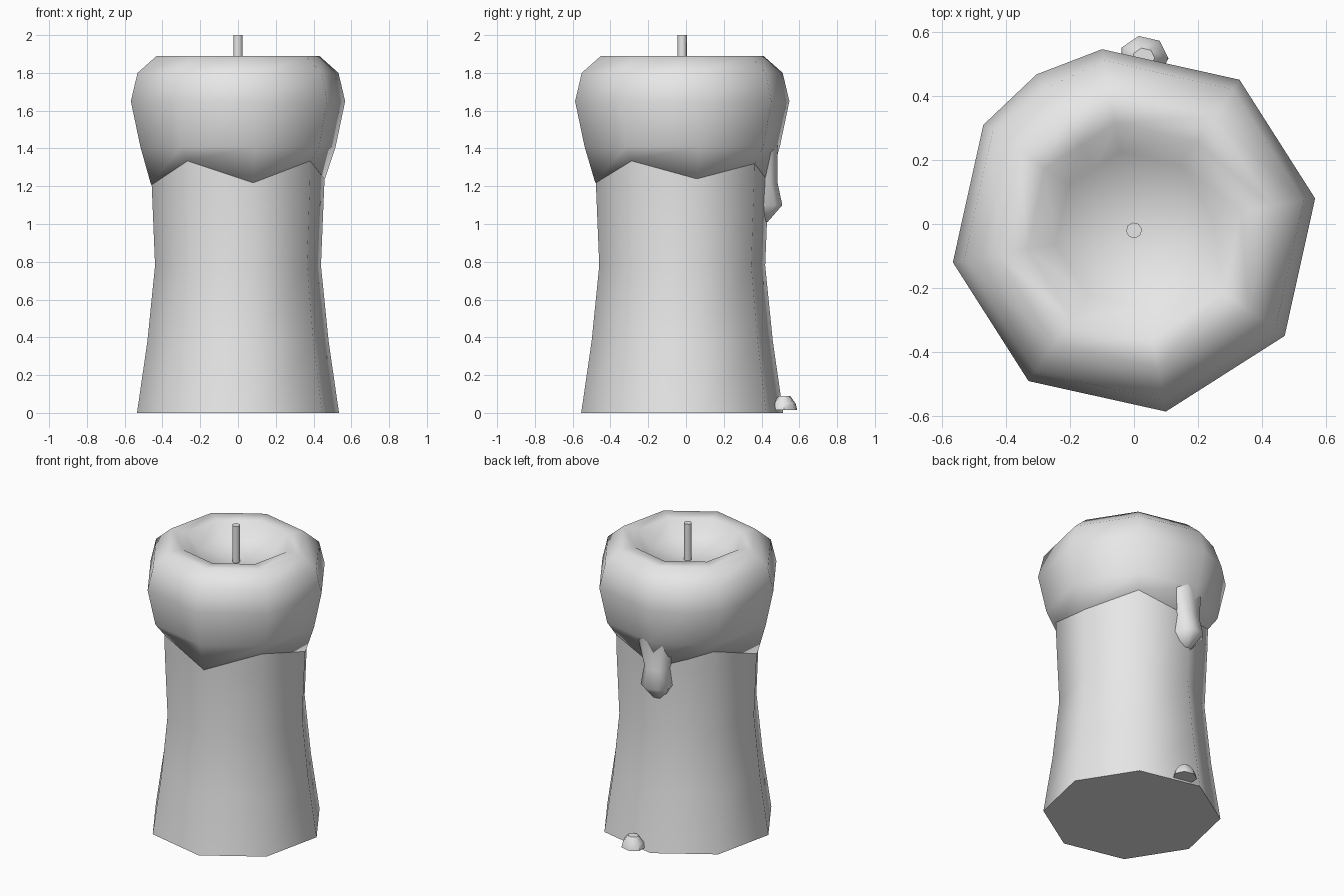
import bpy, bmesh
from math import radians, cos, sin, pi
from mathutils import Vector

cube = bpy.data.objects.get("Cube")
if cube:
    bpy.data.objects.remove(cube, do_unlink=True)

wax = bpy.data.materials.new("pale_grey_wax")
wax.use_nodes = True
wax.diffuse_color = (0.8, 0.8, 0.8, 1)
wax.node_tree.nodes["Principled BSDF"].inputs["Base Color"].default_value = (0.8, 0.8, 0.8, 1)

CENTRE = Vector((0, -0.02, 0))
TURN = 10                       # rotation of the octagonal body, degrees
DRIP = radians(100)             # direction of the wax drip


def polar(r, deg, z):
    a = radians(deg)
    return CENTRE + Vector((r * cos(a), r * sin(a), z))


def loft(name, rings, tip=None, smooth=60):
    """Skin closed rings of points, cap the start, and close on a tip or a cap."""
    bm = bmesh.new()
    loops = [[bm.verts.new(p) for p in ring] for ring in rings]
    n = len(loops[0])
    for low, high in zip(loops, loops[1:]):
        for i in range(n):
            j = (i + 1) % n
            bm.faces.new((low[i], low[j], high[j], high[i]))
    bm.faces.new(loops[0][::-1])
    if tip is None:
        bm.faces.new(loops[-1])
    else:
        apex = bm.verts.new(tip)
        for i in range(n):
            bm.faces.new((loops[-1][i], loops[-1][(i + 1) % n], apex))
    bmesh.ops.recalc_face_normals(bm, faces=bm.faces)
    mesh = bpy.data.meshes.new(name)
    bm.to_mesh(mesh)
    bm.free()
    mesh.materials.append(wax)
    obj = bpy.data.objects.new(name, mesh)
    bpy.context.collection.objects.link(obj)
    bpy.ops.object.select_all(action='DESELECT')
    obj.select_set(True)
    bpy.context.view_layer.objects.active = obj
    bpy.ops.object.shade_smooth_by_angle(angle=radians(smooth))
    return obj


# Waisted column
octagon = [TURN + 45 * i for i in range(8)]
column = [(0, 0.543), (0.38, 0.487), (0.78, 0.446), (1.21, 0.464), (1.4, 0.468)]
loft("candle_column", [[polar(r, a, z) for a in octagon] for z, r in column])

# Melted cap with a wavy lower edge, a side bulge and a hollow top
edge_z = {10: 1.24, 55: 1.32, 100: 1.22, 122: 1.275, 145: 1.335,
          190: 1.21, 235: 1.335, 280: 1.22, 325: 1.335}
angles = sorted(edge_z)
cap = [(1.41, 0.525, 0.96), (1.65, 0.576, 1.0), (1.8, 0.54, 0.97),
       (1.89, 0.437, 0.93), (1.885, 0.34, 0.924), (1.79, 0.25, 0.924)]
rings = [[polar(0.468 * (0.93 if a == 122 else 1), a, edge_z[a]) for a in angles]]
for z, r, bulge in cap:
    rings.append([polar(r * (bulge if a == 122 else 1), a, z) for a in angles])
loft("melted_cap", rings, tip=polar(0, 0, 1.75), smooth=75)

# Drip running down the back: (height, half width, outer reach)
out = Vector((cos(DRIP), sin(DRIP), 0))
side = Vector((-sin(DRIP), cos(DRIP), 0))


def drip_ring(z, half, reach):
    inner = 0.38
    mid = max(inner, reach - 0.045)
    outline = [(-half, inner), (-half, mid), (-half * 0.5, reach),
               (half * 0.5, reach), (half, mid), (half, inner)]
    return [CENTRE + side * s + out * d + Vector((0, 0, z)) for s, d in outline]


drip = [(1.42, 0.13, 0.5), (1.22, 0.08, 0.505), (1.1, 0.092, 0.53), (1.01, 0.04, 0.455)]
loft("wax_drip", [drip_ring(*d) for d in drip])

# Fallen drop beside the base
drop = [(0.015, 0.078), (0.05, 0.068), (0.09, 0.035)]
loft("wax_drop", [[Vector((0.03 + r * cos(a), 0.52 + 0.9 * r * sin(a), z))
                   for a in (radians(50) + i * pi / 3.5 for i in range(7))]
                  for z, r in drop], smooth=50)

# Wick
loft("wick", [[polar(0.025, a, z) for a in octagon] for z in (1.73, 2.0)])
